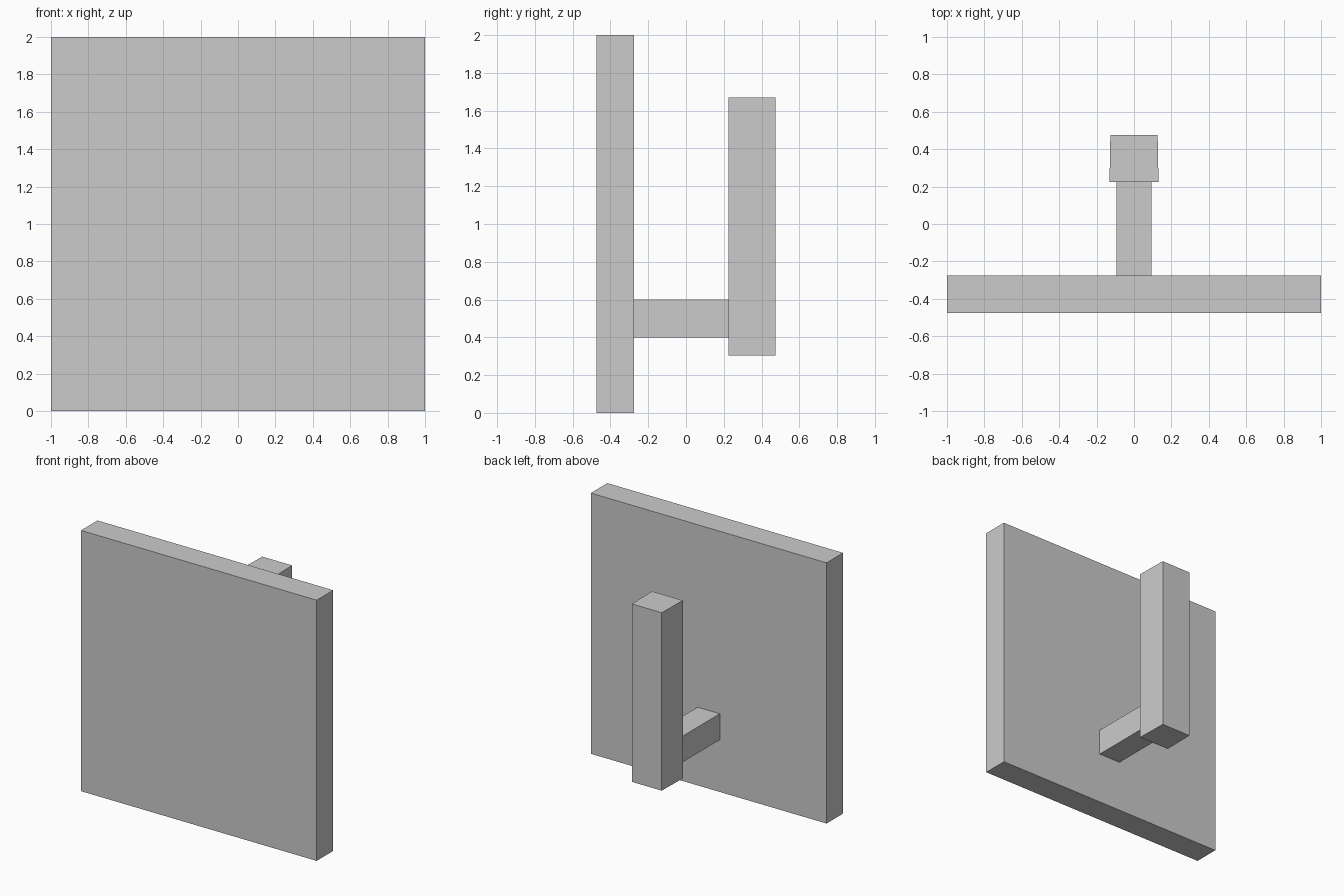
import bpy

if "Cube" in bpy.data.objects:
    bpy.data.objects.remove(bpy.data.objects["Cube"])


def box(name, x_half, y, z, back_scale=1.0):
    """Box centred on x = 0 between the y and z limits; back_scale narrows its back face."""
    bpy.ops.mesh.primitive_cube_add(size=2)
    ob = bpy.context.object
    ob.name = name
    for v in ob.data.vertices:
        back = v.co.y > 0
        v.co.x *= x_half * (back_scale if back else 1.0)
        v.co.y = y[1] if back else y[0]
        v.co.z = z[1] if v.co.z > 0 else z[0]
    return ob


# Large square front board
box("front_panel", 1.0, (-0.475, -0.275), (0.0, 2.0))

# Short horizontal bar joining the board to the post
box("connecting_arm", 0.094, (-0.275, 0.225), (0.4, 0.6))

# Upright grip, very slightly narrower at the back
box("rear_post", 0.131, (0.225, 0.475), (0.305, 1.67), back_scale=0.965)
